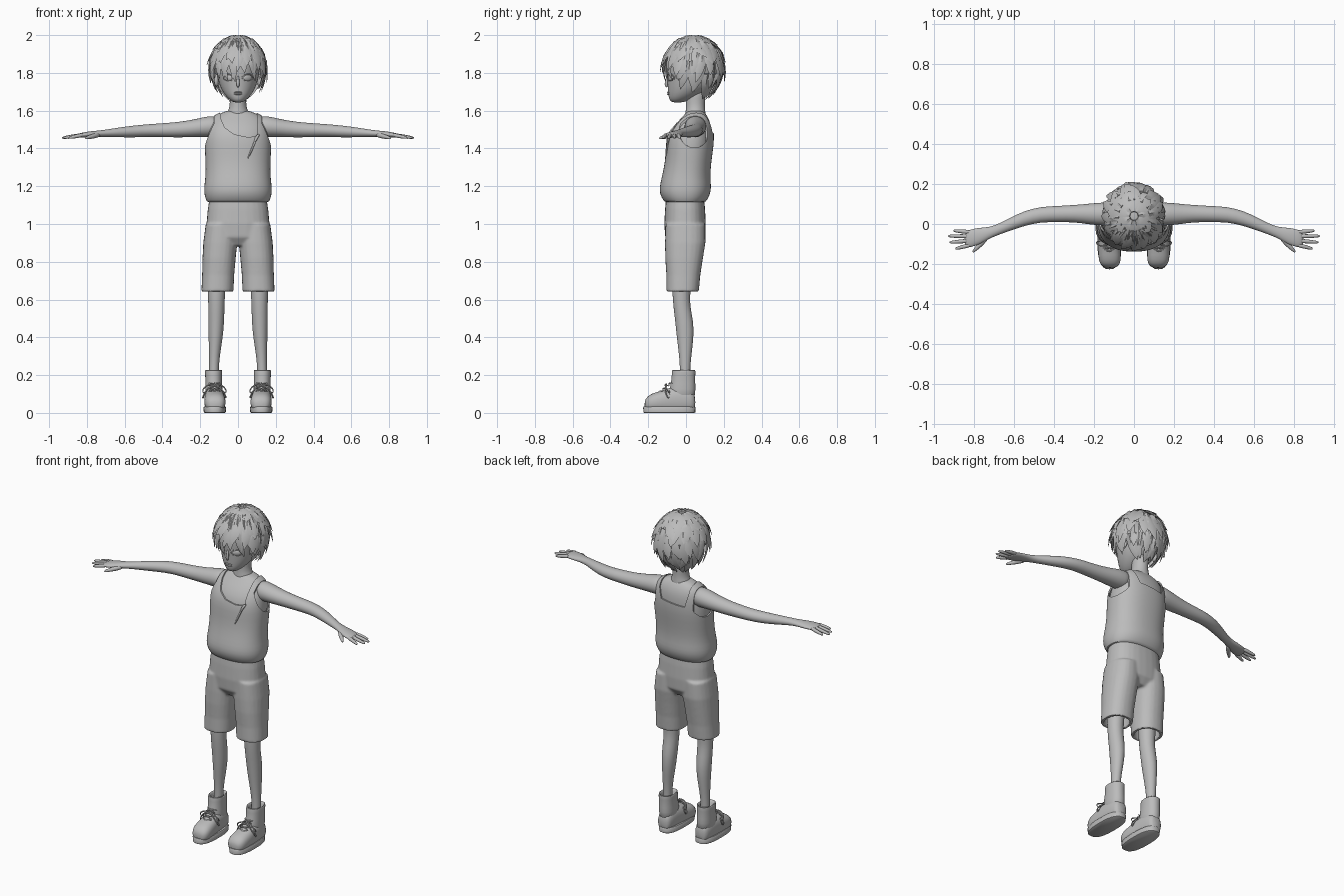
import bpy, bmesh, math, random
from mathutils import Vector, Matrix

random.seed(4)
if "Cube" in bpy.data.objects:
    bpy.data.objects.remove(bpy.data.objects["Cube"])

grey = bpy.data.materials.new("plain_grey")
grey.use_nodes = True
grey.diffuse_color = (0.5, 0.5, 0.5, 1)
grey.node_tree.nodes["Principled BSDF"].inputs["Base Color"].default_value = (0.5, 0.5, 0.5, 1)


def skin_rings(bm, rings, caps=True):
    """Join successive vertex rings with quads."""
    loops = [[bm.verts.new(p) for p in ring] for ring in rings]
    n = len(loops[0])
    for a, b in zip(loops, loops[1:]):
        for i in range(n):
            j = (i + 1) % n
            bm.faces.new((a[i], a[j], b[j], b[i]))
    if caps:
        bm.faces.new(loops[0])
        bm.faces.new(loops[-1])


def loft(bm, sections, axis="Z", power=2.0, n=20, caps=True):
    """Sections are (x, y, z, radius_a, radius_b) across the given axis."""
    rings = []
    for x, y, z, ra, rb in sections:
        ring = []
        for i in range(n):
            t = 2 * math.pi * i / n
            c, s = math.cos(t), math.sin(t)
            a = math.copysign(abs(c) ** (2 / power), c) * ra
            b = math.copysign(abs(s) ** (2 / power), s) * rb
            off = {"Z": (a, b, 0), "X": (0, a, b), "Y": (a, 0, b)}[axis]
            ring.append(Vector((x, y, z)) + Vector(off))
        rings.append(ring)
    skin_rings(bm, rings, caps)


def sweep(bm, path, n=8):
    """Round tube along (x, y, z, radius) points."""
    pts = [Vector(p[:3]) for p in path]
    rings = []
    for i, p in enumerate(pts):
        d = (pts[min(i + 1, len(pts) - 1)] - pts[max(i - 1, 0)]).normalized()
        up = Vector((0, 0, 1)) if abs(d.z) < 0.9 else Vector((0, 1, 0))
        u = d.cross(up).normalized()
        v = u.cross(d)
        angles = [2 * math.pi * k / n for k in range(n)]
        rings.append([p + (u * math.cos(t) + v * math.sin(t)) * path[i][3] for t in angles])
    skin_rings(bm, rings)


def blob(bm, loc, size, yaw=0, tilt=0):
    m = (Matrix.Translation(loc) @ Matrix.Rotation(yaw, 4, "Z")
         @ Matrix.Rotation(tilt, 4, "X") @ Matrix.Diagonal((*size, 1)))
    bmesh.ops.create_uvsphere(bm, u_segments=16, v_segments=10, radius=1, matrix=m)


def make(name, bm, mirror=False, subsurf=0, solid=0, remesh=0, cutters=(), angle=40):
    bmesh.ops.recalc_face_normals(bm, faces=bm.faces)
    me = bpy.data.meshes.new(name)
    bm.to_mesh(me)
    bm.free()
    ob = bpy.data.objects.new(name, me)
    bpy.context.collection.objects.link(ob)
    if mirror:
        ob.modifiers.new("mirror", "MIRROR").use_mirror_merge = False
    if subsurf:
        ob.modifiers.new("subsurf", "SUBSURF").levels = subsurf
    if remesh:
        r = ob.modifiers.new("remesh", "REMESH")
        r.mode, r.voxel_size = "VOXEL", remesh
        s = ob.modifiers.new("smooth", "SMOOTH")
        s.factor, s.iterations = 0.5, 5
    if solid:
        ob.modifiers.new("solid", "SOLIDIFY").thickness = solid
    for c in cutters:
        b = ob.modifiers.new("cut", "BOOLEAN")
        b.operation, b.solver, b.object = "DIFFERENCE", "EXACT", c
    bpy.context.view_layer.update()
    baked = bpy.data.meshes.new_from_object(ob.evaluated_get(bpy.context.evaluated_depsgraph_get()))
    ob.modifiers.clear()
    ob.data = baked
    baked.name = name
    baked.materials.clear()
    baked.materials.append(grey)
    bpy.ops.object.select_all(action="DESELECT")
    ob.select_set(True)
    bpy.context.view_layer.objects.active = ob
    bpy.ops.object.shade_smooth_by_angle(angle=math.radians(angle))
    return ob


def prism(name, outline, y0, y1):
    bm = bmesh.new()
    skin_rings(bm, [[(x, y, z) for x, z in outline] for y in (y0, y1)])
    return make(name, bm)


# Torso under the shirt, and neck
trunk = [(1.25, 0, .172, .128), (1.33, .012, .172, .122), (1.42, .02, .178, .128),
         (1.48, .025, .172, .124), (1.53, .038, .16, .106), (1.565, .048, .142, .082),
         (1.588, .05, .105, .064), (1.603, .05, .06, .05)]
bm = bmesh.new()
loft(bm, [(0, y, z, a - .013, b - .013) for z, y, a, b in trunk], power=2.3, n=32)
make("chest", bm, subsurf=1)
bm = bmesh.new()
loft(bm, [(0, .05, 1.56, .075, .06), (0, .05, 1.59, .056, .053), (0, .05, 1.62, .045, .05),
          (0, .05, 1.66, .043, .05), (0, .055, 1.73, .05, .055)])
make("neck", bm, subsurf=1)

# Sleeveless shirt with cut neckline and armholes
hem = [(1.13, -.005, .145, .09), (1.112, -.005, .16, .103), (1.125, -.005, .17, .116),
       (1.16, -.005, .18, .135), (1.2, -.003, .18, .137)]
front_neck = prism("front_neck_cutter", [(-.1, 1.65), (-.092, 1.56), (-.07, 1.51), (-.02, 1.475),
                   (.05, 1.46), (.105, 1.465), (.1, 1.5), (.102, 1.56), (.1, 1.65)], -.3, .05)
back_neck = prism("back_neck_cutter", [(-.1, 1.65), (-.1, 1.54), (-.085, 1.47), (.07, 1.485),
                  (.095, 1.55), (.1, 1.65)], .0499, .3)
bm = bmesh.new()
loft(bm, [(.128, .045, 1.495, .08, .09), (.3, .045, 1.495, .1, .095)], "X", n=32)
armholes = make("armhole_cutter", bm, mirror=True)
cutters = [front_neck, back_neck, armholes]
bm = bmesh.new()
loft(bm, [(0, y, z, a, b) for z, y, a, b in hem + trunk], power=2.3, n=32, caps=False)
make("shirt", bm, subsurf=1, solid=.008, cutters=cutters, angle=35)
for c in cutters:
    bpy.data.objects.remove(c)
bm = bmesh.new()
sweep(bm, [(.115, -.083, 1.478, .003), (.098, -.092, 1.462, .013), (.08, -.1, 1.41, .008),
           (.06, -.105, 1.365, .004), (.04, -.106, 1.32, .001)])
make("shirt_fold", bm, subsurf=1)

# Shorts, hollow at the hems
bm = bmesh.new()
loft(bm, [(0, -.005, 1.14, .15, .1), (0, -.005, 1.08, .16, .106), (0, -.005, 1.0, .167, .11),
          (0, -.004, .93, .165, .106), (0, -.004, .885, .12, .075)], power=2.4, n=28)
for s in (-1, 1):
    loft(bm, [(s * .088, -.003, 1.0, .083, .105), (s * .094, -.004, .9, .09, .107),
              (s * .1, -.01, .82, .088, .1), (s * .105, -.014, .73, .085, .09),
              (s * .109, -.018, .642, .085, .086), (s * .109, -.018, .642, .067, .068),
              (s * .106, -.016, .72, .066, .068)], power=2.3, n=24)
make("shorts", bm, remesh=.007)

# Legs
bm = bmesh.new()
loft(bm, [(.11, -.02, .76, .055, .055), (.114, -.025, .64, .046, .048), (.114, -.024, .57, .043, .044),
          (.116, -.008, .48, .043, .049), (.118, -.004, .4, .038, .045),
          (.125, -.004, .3, .028, .032), (.128, -.005, .22, .025, .026), (.128, -.005, .12, .026, .03)])
make("legs", bm, mirror=True, subsurf=1)

# Arms and hands
bm = bmesh.new()
loft(bm, [(.09, .05, 1.515, .055, .055), (.15, .05, 1.517, .06, .058), (.22, .05, 1.508, .053, .048),
          (.3, .052, 1.5, .043, .042), (.38, .05, 1.497, .041, .038), (.47, .048, 1.495, .039, .034),
          (.55, .028, 1.49, .038, .032), (.63, -.005, 1.485, .032, .026),
          (.69, -.032, 1.481, .027, .02), (.73, -.046, 1.478, .03, .018),
          (.77, -.06, 1.475, .042, .017), (.82, -.072, 1.471, .046, .015),
          (.85, -.079, 1.467, .038, .01)], "X")
make("arms", bm, mirror=True, subsurf=1)
bm = bmesh.new()
for root_y, tip_x, tip_y in ((-.041, .905, -.033), (-.062, .932, -.06),
                             (-.083, .924, -.092), (-.104, .895, -.124)):
    a, b = Vector((.815, root_y, 1.473)), Vector((tip_x, tip_y, 1.456))
    sweep(bm, [(*a.lerp(b, t), r) for t, r in ((0, .011), (.4, .0115), (.75, .0095), (.95, .007), (1, .003))])
sweep(bm, [(.73, -.055, 1.474, .014), (.762, -.095, 1.466, .015), (.787, -.12, 1.46, .011),
           (.803, -.136, 1.455, .008), (.808, -.141, 1.453, .003)])
make("fingers", bm, mirror=True, subsurf=1)

# Head: each level gives height, front, back and half width
levels = [(1.643, -.07, -.02, .018), (1.652, -.086, .01, .038), (1.675, -.093, .06, .064),
          (1.71, -.096, .115, .088), (1.75, -.099, .155, .103), (1.8, -.103, .175, .113),
          (1.86, -.107, .185, .124), (1.92, -.09, .17, .112), (1.955, -.05, .13, .075)]
bm = bmesh.new()
loft(bm, [(0, (f + b) / 2, z, w, (b - f) / 2) for z, f, b, w in levels], n=28)
make("head", bm, subsurf=1)
bm = bmesh.new()
sweep(bm, [(0, -.096, 1.79, .005), (0, -.102, 1.76, .008), (0, -.106, 1.738, .011), (0, -.1, 1.722, .005)])
make("nose", bm, subsurf=1)
bm = bmesh.new()
for z, h in ((1.697, .004), (1.688, .005)):
    blob(bm, (0, -.092, z), (.022, .008, h))
make("lips", bm)

# Eyes with lids, and ears
bm = bmesh.new()
blob(bm, (.05, -.081, 1.774), (.026, .008, .017), yaw=.55)
make("eyes", bm, mirror=True)
bm = bmesh.new()
for lift, rad in ((.02, .0035), (-.017, .0015)):
    arc = [math.pi * i / 8 for i in range(9)]
    sweep(bm, [(.05 - .028 * math.cos(t), -.087 - .019 * math.cos(t) + .008 * math.cos(t) ** 2,
                1.774 + lift * math.sin(t), rad) for t in arc], n=6)
make("eyelids", bm, mirror=True)
bm = bmesh.new()
blob(bm, (.112, .045, 1.762), (.012, .022, .034), yaw=.3, tilt=-.2)
make("ears", bm, mirror=True)

# Hair cap above a slanted hairline
centre, radii = Vector((0, .04, 1.835)), Vector((.14, .15, .155))
bm = bmesh.new()
blob(bm, centre, radii)
bmesh.ops.bisect_plane(bm, geom=bm.verts[:] + bm.edges[:] + bm.faces[:], clear_inner=True,
                       plane_co=(0, .04, 1.785), plane_no=Vector((0, .55, 1)))
make("hair_cap", bm, subsurf=1)


def lock(bm, az, el0, el1, width, lift, sway):
    """Flattened tapering lock that follows the scalp and flicks outward."""
    rings = []
    for i in range(7):
        t = i / 6
        e, a = math.radians(el0 + (el1 - el0) * t), math.radians(az + sway * t * t)
        out = Vector((math.cos(e) * math.sin(a), -math.cos(e) * math.cos(a), math.sin(e)))
        p = centre + out * radii * (1.0 + lift * t * t)
        side = Vector((math.cos(a), math.sin(a), 0))
        w = width * (.55 + 1.1 * t) * (1 - t) ** .7 + .0008
        th = .014 * (1 - t) + .001
        ring = [p + side * w, p + out * th, p - side * w, p - out * th * .8]
        rings.append([Vector((v.x, v.y, min(v.z, 2.0))) for v in ring])
    skin_rings(bm, rings)


# Rows of locks: count, azimuth range, root and tip elevation, width, lift
rows = [(9, 0, 360, 82, 38, .05, .1), (14, 10, 370, 60, 10, .045, .16),
        (15, 50, 310, 35, -22, .04, .2), (13, 65, 295, 10, -46, .036, .2),
        (9, 105, 255, -15, -66, .032, .24), (11, -72, 72, 52, -20, .034, .13),
        (8, -62, 62, 62, -2, .036, .17)]
bm = bmesh.new()
for count, a0, a1, e0, e1, width, lift in rows:
    for i in range(count):
        az = a0 + (a1 - a0) * (i + .5) / count
        lock(bm, az + random.uniform(-5, 5), e0, e1 + random.uniform(-9, 9),
             width * random.uniform(.85, 1.15), lift + random.uniform(-.05, .04), random.uniform(-20, 20))
make("hair_locks", bm, angle=35)

# Shoes: upper, padded collar, sole
bm = bmesh.new()
loft(bm, [(.126, .05, .055, .03, .04), (.126, .03, .065, .044, .062), (.126, -.03, .07, .05, .07),
          (.125, -.08, .068, .053, .07), (.123, -.13, .06, .057, .056), (.121, -.18, .055, .057, .05),
          (.12, -.207, .048, .046, .037), (.12, -.22, .042, .025, .02)], "Y", power=2.4)
loft(bm, [(.127, -.022, .06, .047, .07), (.128, -.018, .13, .046, .07), (.129, -.014, .18, .044, .062),
          (.129, -.012, .222, .047, .064), (.129, -.012, .23, .044, .06), (.129, -.01, .222, .034, .045),
          (.129, -.008, .17, .03, .038)], power=2.2)
make("shoes", bm, mirror=True, subsurf=1)
bm = bmesh.new()
loft(bm, [(.123, -.088, z, .06 - d, .139 - d) for z, d in ((0, .006), (.003, .002), (.028, 0), (.034, .004))],
     power=2.6, n=28)
make("soles", bm, mirror=True)

# Laces: crossed rungs and loose bows
bm = bmesh.new()
for i in range(4):
    y, z = -.135 + .016 * i, .112 + .014 * i
    for s in (-1, 1):
        sweep(bm, [(.124 - s * .034, y, z - .012, .004), (.124, y - .006, z + .008, .004),
                   (.124 + s * .034, y + .016, z + .002, .004)], n=6)
for s in (-1, 1):
    for drop in (.0, .045):
        sweep(bm, [(.125, -.1, .155, .004), (.125 + s * .035, -.115, .15 - drop / 3, .005),
                   (.125 + s * .066, -.1, .125 - drop, .005), (.125 + s * .06, -.085, .095 - drop / 2, .004),
                   (.125 + s * .04, -.09, .125, .004)], n=6)
make("laces", bm, mirror=True, subsurf=1)
